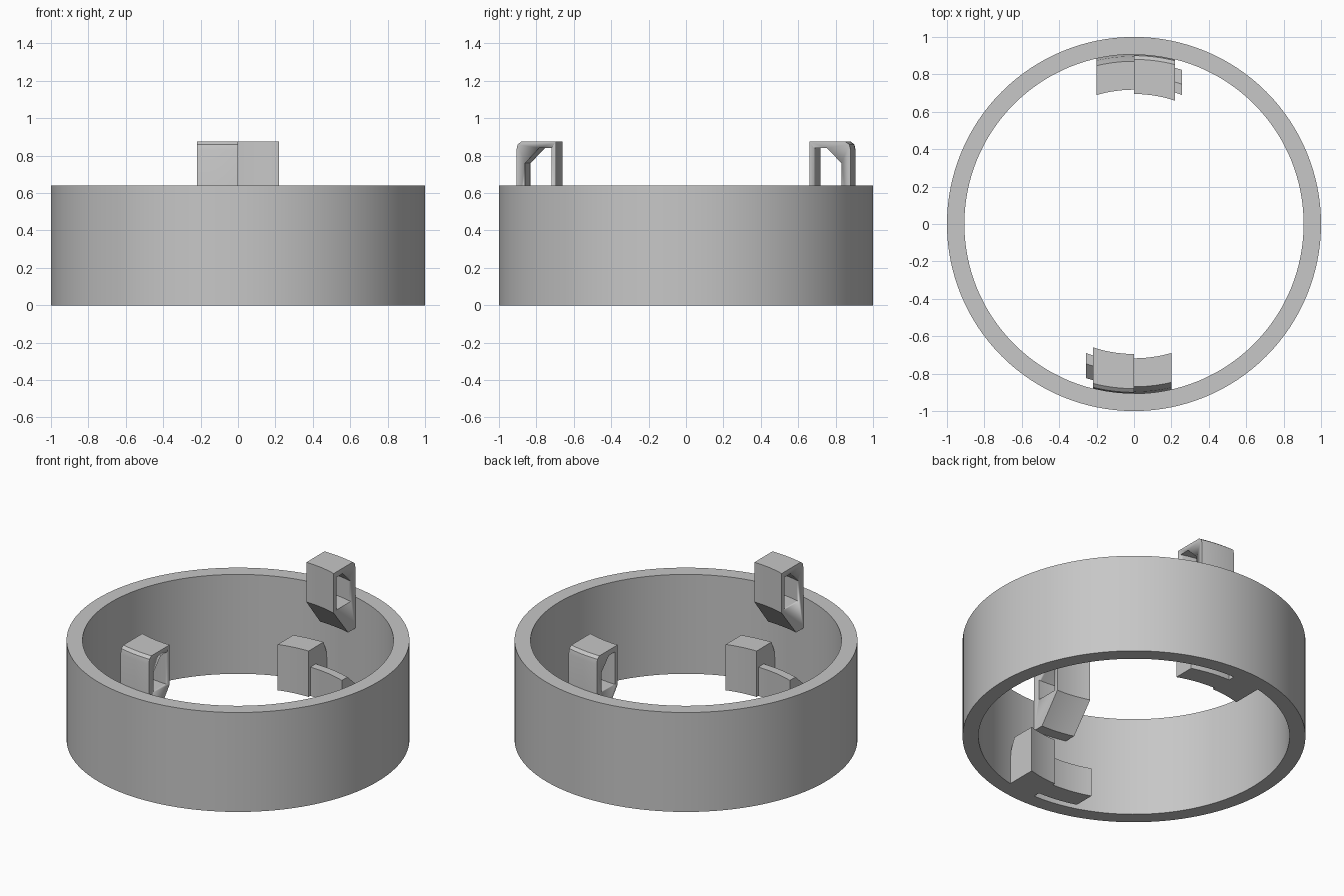
import bpy, bmesh
from math import sqrt, sin, cos, pi

cube = bpy.data.objects.get("Cube")
if cube:
    bpy.data.objects.remove(cube)

grey = bpy.data.materials.new("light_grey")
grey.use_nodes = True
grey.diffuse_color = (0.57, 0.57, 0.57, 1)
grey.node_tree.nodes["Principled BSDF"].inputs["Base Color"].default_value = (0.57, 0.57, 0.57, 1)


def loft(name, rings, closed=False):
    """Bridge matching rings of points; close the loop or cap both ends."""
    bm = bmesh.new()
    loops = [[bm.verts.new(p) for p in ring] for ring in rings]
    n = len(loops[0])
    pairs = list(zip(loops, loops[1:]))
    if closed:
        pairs.append((loops[-1], loops[0]))
    for a, b in pairs:
        for i in range(n):
            j = (i + 1) % n
            bm.faces.new((a[i], a[j], b[j], b[i]))
    if not closed:
        bm.faces.new(loops[0])
        bm.faces.new(loops[-1][::-1])
    bmesh.ops.recalc_face_normals(bm, faces=bm.faces)
    mesh = bpy.data.meshes.new(name)
    bm.to_mesh(mesh)
    bm.free()
    obj = bpy.data.objects.new(name, mesh)
    bpy.context.collection.objects.link(obj)
    mesh.materials.append(grey)
    bpy.ops.object.select_all(action='DESELECT')
    obj.select_set(True)
    bpy.context.view_layer.objects.active = obj
    bpy.ops.object.shade_smooth_by_angle(angle=0.4)
    return obj


def arc_block(name, profile, x0, x1, side, steps=10):
    """Sweep an (r, z) profile round the wall between two flat x planes."""
    rings = []
    for k in range(steps + 1):
        x = x0 + (x1 - x0) * k / steps
        rings.append([(side * x, side * sqrt(r * r - x * x), z) for r, z in profile])
    return loft(name, rings)


# Main ring wall
WALL, RIM, SEGS = 0.907, 0.64, 128
section = [(WALL, 0), (1, 0), (1, RIM), (WALL, RIM)]
loft("ring_wall", [[(r * cos(2 * pi * k / SEGS), r * sin(2 * pi * k / SEGS), z)
                    for r, z in section] for k in range(SEGS)], closed=True)

# Profiles of the clips, from the wall inwards
socket = [(WALL, 0.44), (WALL, 0.83), (0.90, 0.86), (0.88, 0.875),
          (0.695, 0.875), (0.695, 0.62), (0.835, 0.44)]
tunnel = [(0.86, 0.63), (0.86, 0.76), (0.785, 0.84), (0.72, 0.84), (0.72, 0.63)]
stop = [(WALL, 0), (WALL, 0.15), (0.897, 0.23), (0.87, 0.295), (0.718, 0.295), (0.718, 0)]
tongue = [(0.863, 0), (0.863, 0.115), (0.79, 0.185), (0.736, 0.185), (0.736, 0)]

# Two matching clip sets, half a turn apart
for side, place in ((1, "back"), (-1, "front")):
    body = arc_block(place + "_socket", socket, 0, 0.22, side)
    cutter = arc_block(place + "_tunnel_cutter", tunnel, -0.05, 0.27, side)
    cut = body.modifiers.new("tunnel", 'BOOLEAN')
    cut.operation, cut.solver, cut.object = 'DIFFERENCE', 'EXACT', cutter
    bpy.context.view_layer.objects.active = body
    bpy.ops.object.modifier_apply(modifier=cut.name)
    bpy.data.objects.remove(cutter)
    arc_block(place + "_stop_block", stop, -0.2, 0, side)
    arc_block(place + "_tongue", tongue, -0.01, 0.256, side)
